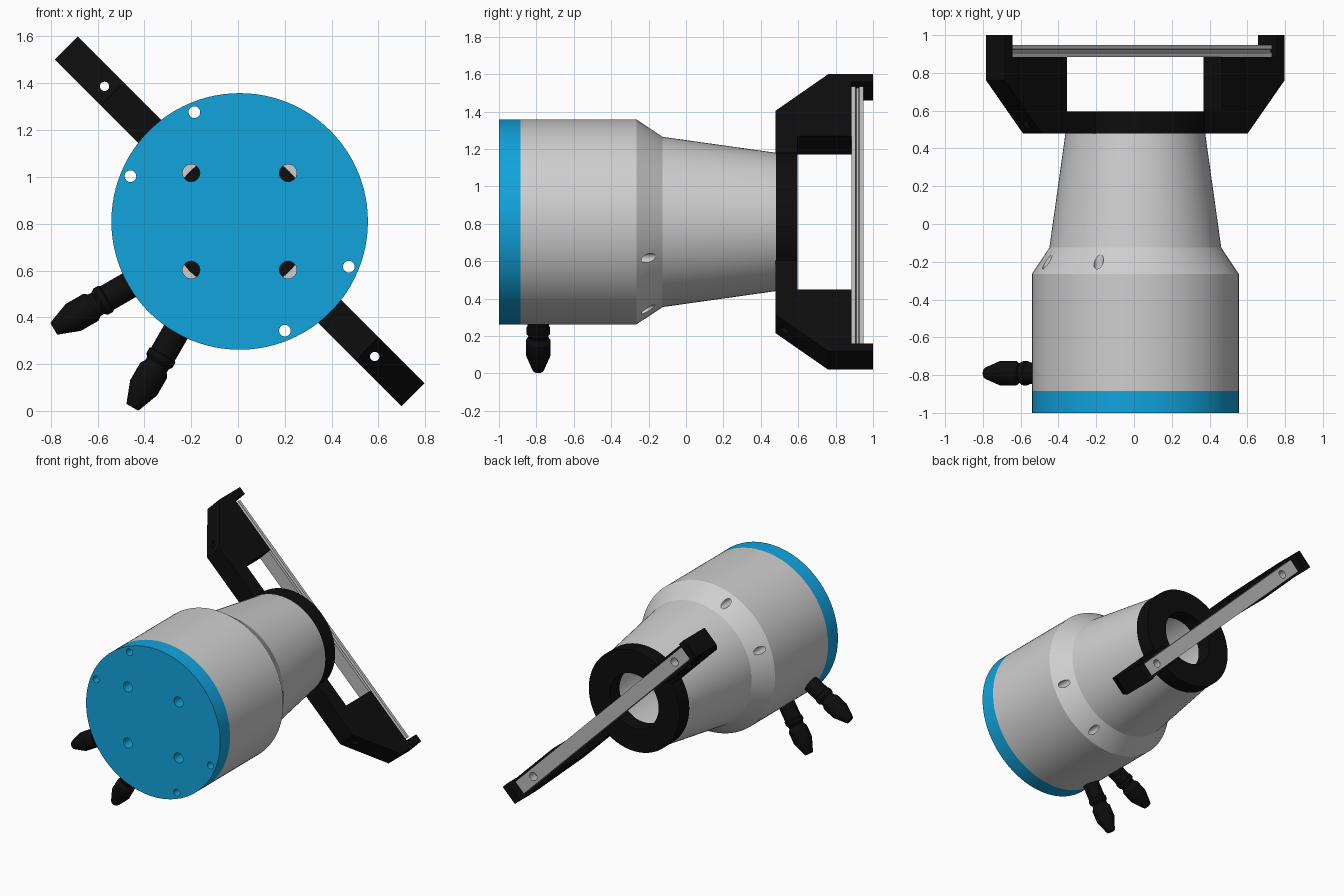
import bpy, bmesh, math
from mathutils import Vector

if "Cube" in bpy.data.objects:
    bpy.data.objects.remove(bpy.data.objects["Cube"])

CX, CZ = 0.007, 0.81
S = math.sqrt(0.5)
Y = Vector((0, 1, 0))
ALONG = Vector((S, 0, -S))    # bracket length direction
ACROSS = Vector((S, 0, S))    # bracket width direction
CENTRE = Vector((CX, 0, CZ))


def material(name, rgb):
    m = bpy.data.materials.new(name)
    m.diffuse_color = (*rgb, 1)
    m.use_nodes = True
    m.node_tree.nodes["Principled BSDF"].inputs["Base Color"].default_value = m.diffuse_color
    return m


GREY = material("light_grey", (0.62, 0.62, 0.62))
BLUE = material("blue", (0.006, 0.37, 0.73))
BLACK = material("black", (0.004, 0.004, 0.004))
METAL = material("rail_grey", (0.5, 0.5, 0.5))


def finish(name, bm, mat):
    bmesh.ops.recalc_face_normals(bm, faces=bm.faces)
    me = bpy.data.meshes.new(name)
    bm.to_mesh(me)
    bm.free()
    me.materials.append(mat)
    ob = bpy.data.objects.new(name, me)
    bpy.context.collection.objects.link(ob)
    return ob


def lathe(name, profile, mat, origin=CENTRE, axis=Y, n=96, ring=False):
    """Revolve (radius, distance) points; ring=True closes the profile, else ends are capped."""
    bm = bmesh.new()
    q = axis.to_track_quat('Z', 'Y')
    rows = []
    for r, t in profile:
        rows.append([bm.verts.new(origin + q @ Vector((r * math.cos(a), r * math.sin(a), t)))
                     for a in (2 * math.pi * i / n for i in range(n))])
    pairs = list(zip(rows, rows[1:]))
    if ring:
        pairs.append((rows[-1], rows[0]))
    else:
        bm.faces.new(rows[0])
        bm.faces.new(rows[-1])
    for a, b in pairs:
        for i in range(n):
            j = (i + 1) % n
            bm.faces.new((a[i], a[j], b[j], b[i]))
    return finish(name, bm, mat)


def prism(name, pts, u_dir, v_dir, ext, mat):
    """Extrude a 2D outline from -ext to +ext along the third direction."""
    bm = bmesh.new()
    face = bm.faces.new([bm.verts.new(CENTRE + u * u_dir + v * v_dir - ext) for u, v in pts])
    new = bmesh.ops.extrude_face_region(bm, geom=[face])["geom"]
    bmesh.ops.translate(bm, vec=2 * ext, verts=[g for g in new if isinstance(g, bmesh.types.BMVert)])
    return finish(name, bm, mat)


def boolean(ob, other, op):
    mod = ob.modifiers.new("bool", 'BOOLEAN')
    mod.object, mod.operation, mod.solver = other, op, 'EXACT'
    bpy.context.view_layer.update()
    me = bpy.data.meshes.new_from_object(ob.evaluated_get(bpy.context.evaluated_depsgraph_get()))
    ob.modifiers.clear()
    ob.data = me
    me.materials.clear()
    me.materials.append(PART[ob.name])
    me.polygons.foreach_set("material_index", [0] * len(me.polygons))
    bpy.data.objects.remove(other)


def drill(ob, x, z, r, y0=-1.2, y1=1.2, n=24):
    cutter = lathe("cutter", [(r, y0), (r, y1)], PART[ob.name], CENTRE + Vector((x, 0, z)), Y, n)
    boolean(ob, cutter, 'DIFFERENCE')


PART = {"front_cap": BLUE, "housing": GREY, "bracket": BLACK, "rail": METAL}

# front cap and hollow tapered housing
cap = lathe("front_cap", [(0.548, -1), (0.548, -0.885)], BLUE)
housing = lathe("housing", [(0.548, -0.885), (0.548, -0.265), (0.455, -0.125), (0.37, 0.48),
                            (0.30, 0.48), (0.30, -0.885)], GREY, ring=True)

# long screw holes near the rim, four larger mounting holes in the cap
for deg in (112.5, 157.5, 292.5, 337.5):
    a = math.radians(deg)
    for ob in (cap, housing):
        drill(ob, 0.505 * math.cos(a), 0.505 * math.sin(a), 0.025)
for sx in (-1, 1):
    for sz in (-1, 1):
        drill(cap, 0.207 * sx, 0.207 * sz, 0.037)

# bracket: U-shaped bar with end stops, joined to a ring
half = [(0.58, 0.595), (0.58, 0.885), (0.99, 0.885), (0.99, 1.0),
        (1.047, 1.0), (1.047, 0.76), (0.77, 0.478)]
outline = half + [(-u, v) for u, v in reversed(half)]
bracket = prism("bracket", outline, ALONG, Y, ACROSS * 0.07, BLACK)
boolean(bracket, lathe("collar", [(0.37, 0.48), (0.37, 0.595)], BLACK), 'UNION')
drill(bracket, 0, 0, 0.2, n=64)

# grooved rail across the bracket
side = [(0.05, 0.884), (0.05, 0.905), (0.036, 0.911), (0.036, 0.921), (0.05, 0.927), (0.05, 0.948)]
rail = prism("rail", side + [(-w, v) for w, v in reversed(side)], ACROSS, Y, ALONG * 0.975, METAL)

# screw holes through the rail and bracket arms
for s in (-1, 1):
    p = ALONG * 0.816 * s
    drill(bracket, p.x, p.z, 0.02)
    drill(rail, p.x, p.z, 0.03)

# two cable plugs sticking out of the lower left side
plugs = []
for i, deg in enumerate((210, 240)):
    a = math.radians(deg)
    plugs.append(lathe(f"cable_plug_{i + 1}",
                       [(0.058, 0.50), (0.058, 0.655), (0.064, 0.66), (0.064, 0.685), (0.053, 0.70),
                        (0.053, 0.715), (0.066, 0.735), (0.066, 0.82), (0.034, 0.905), (0.028, 0.917)],
                       BLACK, CENTRE + Vector((0, -0.79, 0)),
                       Vector((math.cos(a), 0, math.sin(a))), 24))

# smooth shading with sharp edges kept
for ob in [cap, housing, bracket, rail] + plugs:
    bpy.ops.object.select_all(action='DESELECT')
    ob.select_set(True)
    bpy.context.view_layer.objects.active = ob
    bpy.ops.object.shade_smooth_by_angle(angle=math.radians(25))
